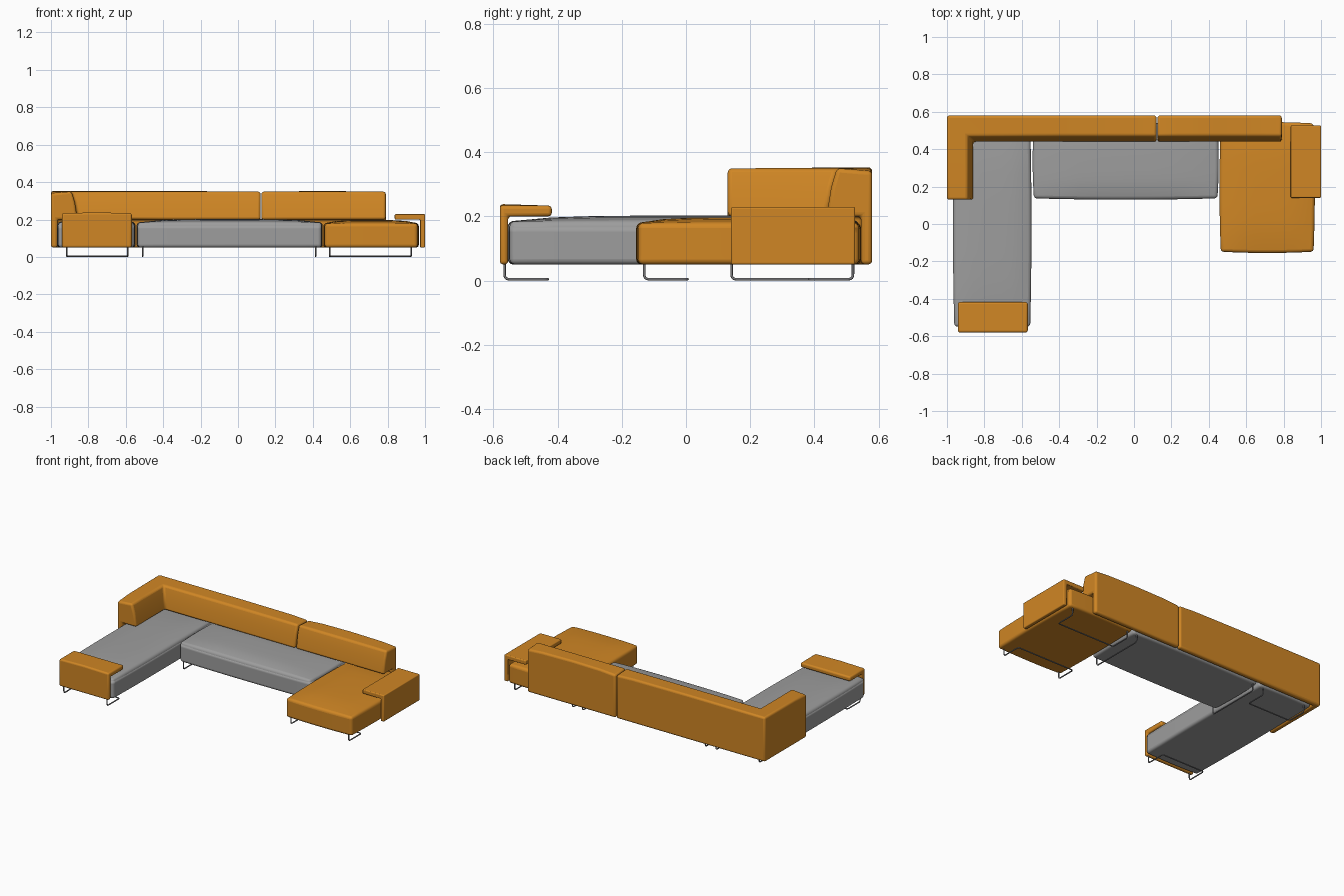
import bpy, bmesh
from mathutils import Vector

if "Cube" in bpy.data.objects:
    bpy.data.objects.remove(bpy.data.objects["Cube"])


def material(name, rgb):
    m = bpy.data.materials.new(name)
    m.use_nodes = True
    m.diffuse_color = (*rgb, 1)
    m.node_tree.nodes["Principled BSDF"].inputs["Base Color"].default_value = (*rgb, 1)
    return m


ORANGE = material("orange fabric", (0.63, 0.24, 0.018))
GREY = material("grey fabric", (0.34, 0.34, 0.34))
METAL = material("leg metal", (0.2, 0.2, 0.21))


def finish(name, bm, mat, radius):
    """Turn a bmesh into a rounded, smooth-shaded object."""
    bmesh.ops.recalc_face_normals(bm, faces=bm.faces)
    mesh = bpy.data.meshes.new(name)
    bm.to_mesh(mesh)
    bm.free()
    mesh.materials.append(mat)
    ob = bpy.data.objects.new(name, mesh)
    bpy.context.collection.objects.link(ob)
    bev = ob.modifiers.new("Rounded edges", 'BEVEL')
    bev.width, bev.segments = radius, 4
    bev.limit_method, bev.angle_limit = 'ANGLE', 0.6
    bpy.ops.object.select_all(action='DESELECT')
    ob.select_set(True)
    bpy.context.view_layer.objects.active = ob
    bpy.ops.object.shade_smooth_by_angle(angle=0.6)


def cushion(name, x0, x1, y0, y1, z0, z1, mat, crown=0.018, bulge=0.007):
    """Box seat with a domed top and softly swollen sides."""
    bm = bmesh.new()
    bmesh.ops.create_cube(bm, size=2)
    bmesh.ops.subdivide_edges(bm, edges=bm.edges, cuts=7, use_grid_fill=True)
    hx, hy, hz = (x1 - x0) / 2, (y1 - y0) / 2, (z1 - z0) / 2
    for v in bm.verts:
        u, w, t = v.co
        v.co.x = (x0 + x1) / 2 + u * (hx - bulge * w * w)
        v.co.y = (y0 + y1) / 2 + w * (hy - bulge * u * u)
        v.co.z = (z0 + z1) / 2 + t * hz
        if t > 0.99:
            v.co.z += crown * (1 - u ** 4) * (1 - w ** 4)
    finish(name, bm, mat, 0.018)


def sweep(name, profile, stations, mat, radius):
    """Sweep a (depth, height) profile; a station is outer x, y, inward dx, dy, top drop."""
    bm = bmesh.new()
    top = max(z for _, z in profile)
    rings = [[bm.verts.new((x + dx * d, y + dy * d, z - (drop if z == top else 0)))
              for d, z in profile] for x, y, dx, dy, drop in stations]
    n = len(profile)
    for a, b in zip(rings, rings[1:]):
        for i in range(n):
            j = (i + 1) % n
            bm.faces.new((a[i], a[j], b[j], b[i]))
    bm.faces.new(rings[0])
    bm.faces.new(rings[-1])
    finish(name, bm, mat, radius)


def wire(name, points, bend=0.015):
    """Thin bent metal rod with rounded corners."""
    pts = [Vector(p) for p in points]
    path = [pts[0]]
    for a, p, b in zip(pts, pts[1:], pts[2:]):
        s, e = p + (a - p).normalized() * bend, p + (b - p).normalized() * bend
        for k in range(5):
            t = k / 4
            path.append(s * (1 - t) ** 2 + p * 2 * t * (1 - t) + e * t * t)
    path.append(pts[-1])
    cu = bpy.data.curves.new(name, 'CURVE')
    cu.dimensions = '3D'
    cu.bevel_depth, cu.bevel_resolution = 0.004, 2
    sp = cu.splines.new('POLY')
    sp.points.add(len(path) - 1)
    for q, p in zip(sp.points, path):
        q.co = (*p, 1)
    cu.materials.append(METAL)
    bpy.context.collection.objects.link(bpy.data.objects.new(name, cu))


# Seats
cushion("right_chaise_seat", -0.968, -0.548, -0.555, 0.54, 0.05, 0.184, GREY)
cushion("middle_seat", -0.542, 0.453, 0.13, 0.54, 0.05, 0.184, GREY)
cushion("left_chaise_seat", 0.457, 0.967, -0.155, 0.545, 0.05, 0.179, ORANGE)

# Backrests: thick bolster above the seat, thin panel behind it
back = [(0, 0.05), (0, 0.353), (0.11, 0.35), (0.128, 0.29), (0.142, 0.2), (0.035, 0.2), (0.035, 0.05)]
sweep("corner_backrest", back,
      [(0.12, 0.58, 0, -1, 0.01), (0.0, 0.58, 0, -1, 0.003), (-0.4, 0.58, 0, -1, 0),
       (-1, 0.58, 1, -1, 0), (-1, 0.25, 1, 0, 0.003), (-1, 0.13, 1, 0, 0.013)], ORANGE, 0.013)
sweep("straight_backrest", back,
      [(0.126, 0.58, 0, -1, 0.012), (0.24, 0.58, 0, -1, 0.003), (0.45, 0.58, 0, -1, 0),
       (0.68, 0.58, 0, -1, 0.004), (0.79, 0.58, 0, -1, 0.013)], ORANGE, 0.013)

# Armrests: upright panel with a pad folded over the seat
front_arm = [(0, 0.05), (0, 0.238), (0.162, 0.233), (0.162, 0.2), (0.026, 0.2), (0.026, 0.05)]
sweep("front_armrest", front_arm,
      [(-0.942, -0.58, 0, 1, 0.004), (-0.755, -0.58, 0, 1, 0), (-0.568, -0.58, 0, 1, 0.004)], ORANGE, 0.011)
side_arm = [(0, 0.05), (0, 0.229), (0.162, 0.229), (0.162, 0.2), (0.026, 0.2), (0.026, 0.05)]
sweep("left_armrest", side_arm, [(1, 0.14, -1, 0, 0), (1, 0.527, -1, 0, 0)], ORANGE, 0.006)

# Sled legs: posts at the seat edge, floor runners turned inward and joined
FLOOR, TOP = 0.004, 0.056
for side, x0, x1, front in (("right", -0.915, -0.59, -0.565), ("left", 0.49, 0.925, -0.13)):
    for end, y, run in (("front", front, 0.135), ("back", 0.52, -0.135)):
        wire(f"{side}_{end}_sled_leg",
             [(x0, y, TOP), (x0, y, FLOOR), (x0, y + run, FLOOR),
              (x1, y + run, FLOOR), (x1, y, FLOOR), (x1, y, TOP)])
for side, x in (("right", -0.51), ("left", 0.415)):
    wire(f"middle_{side}_sled_leg",
         [(x, 0.142, TOP), (x, 0.142, FLOOR), (x, 0.52, FLOOR), (x, 0.52, TOP)])
